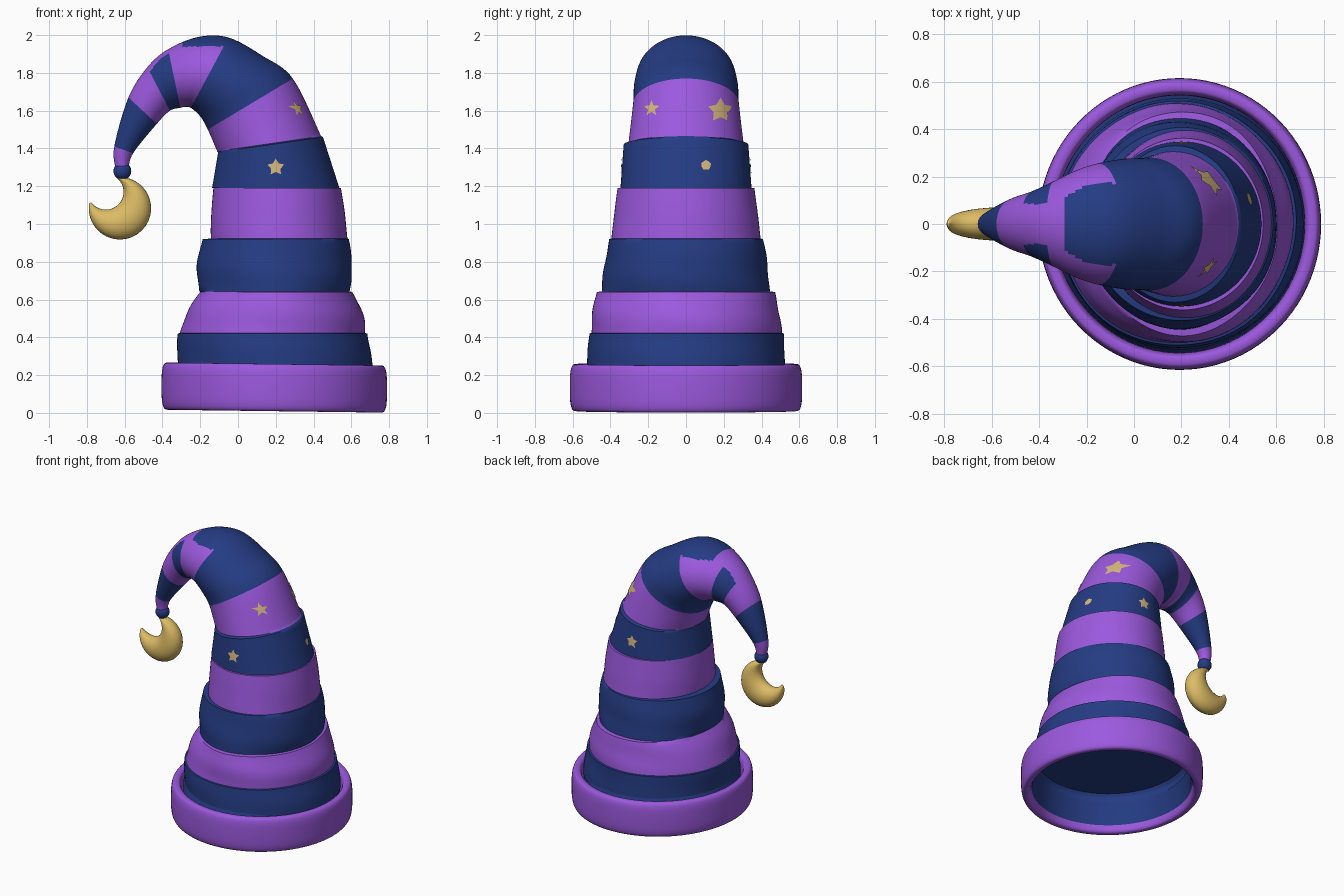
import bpy, bmesh, math
from mathutils import Vector
from mathutils.bvhtree import BVHTree

if "Cube" in bpy.data.objects:
    bpy.data.objects.remove(bpy.data.objects["Cube"])


def material(name, rgb):
    m = bpy.data.materials.new(name)
    m.diffuse_color = (*rgb, 1)
    m.use_nodes = True
    m.node_tree.nodes["Principled BSDF"].inputs["Base Color"].default_value = m.diffuse_color
    return m


PURPLE = material("purple cloth", (0.33, 0.10, 0.73))
BLUE = material("navy cloth", (0.018, 0.045, 0.23))
GOLD = material("moon gold", (0.72, 0.50, 0.13))
TAN = material("star gold", (0.68, 0.48, 0.21))
N = 96


def finish(bm, name, mats, recalc=True):
    if recalc:
        bmesh.ops.recalc_face_normals(bm, faces=bm.faces)
    me = bpy.data.meshes.new(name)
    bm.to_mesh(me)
    bm.free()
    ob = bpy.data.objects.new(name, me)
    bpy.context.collection.objects.link(ob)
    for m in mats:
        me.materials.append(m)
    bpy.ops.object.select_all(action='DESELECT')
    ob.select_set(True)
    bpy.context.view_layer.objects.active = ob
    bpy.ops.object.shade_smooth_by_angle(angle=math.radians(50))
    return ob


def section(ox, oz, ix, iz, ry, n=N, wobble=None):
    """Ellipse through an outer and an inner point, with half width ry in y."""
    o, i = Vector((ox, 0, oz)), Vector((ix, 0, iz))
    c, h = (o + i) / 2, (o - i) / 2
    pts = []
    for k in range(n):
        a = 2 * math.pi * k / n
        w = wobble(a, c.z) if wobble else 1
        pts.append(c + w * (h * math.cos(a) + Vector((0, ry * math.sin(a), 0))))
    return pts


def loft(bm, rings, colours=None, cap_start=False, cap_end=True):
    vs = [[bm.verts.new(p) for p in r] for r in rings]
    n = len(vs[0])
    for j in range(len(vs) - 1):
        for k in range(n):
            m = (k + 1) % n
            f = bm.faces.new((vs[j][k], vs[j][m], vs[j + 1][m], vs[j + 1][k]))
            if colours:
                f.material_index = colours[j]
    if cap_start:
        bm.faces.new(vs[0])
    if cap_end:
        bm.faces.new(vs[-1])


def catmull(p, j, t):
    a, b, c, d = p[max(j - 1, 0)], p[j], p[j + 1], p[min(j + 2, len(p) - 1)]
    return [0.5 * (2 * q + (r - o) * t + (2 * o - 5 * q + 4 * r - s) * t * t
                   + (3 * q - o - 3 * r + s) * t ** 3) for o, q, r, s in zip(a, b, c, d)]


def folds(a, z):
    fade = math.exp(-((z - .62) / .32) ** 2)
    return 1 + .014 * fade * math.sin(3 * a + 22 * z) * math.cos(2 * a - 9 * z + 1)


# ---- hat body, lower bands: right x, left x, half width at bottom and top; stepped in at each seam
SEAMS = [.22, .42, .64, .92, 1.19]
BANDS = [((.715, -.315, .525), (.685, -.318, .515)),
         ((.672, -.308, .505), (.605, -.20, .472)),
         ((.59, -.205, .445), (.585, -.188, .407)),
         ((.578, -.145, .395), (.545, -.13, .362))]
rings, cols = [], []
STEPS = 10
for b, (low, high) in enumerate(BANDS):
    colour = (b + 1) % 2
    for s in range(STEPS + 1):
        t = s / STEPS
        r, l, w = [p + (q - p) * t for p, q in zip(low, high)]
        puff = (.018 if b in (1, 2) else .004) * math.sin(math.pi * t)
        z = SEAMS[b] + .003 + (SEAMS[b + 1] - SEAMS[b] - .003) * t
        rings.append(section(r + puff, z, l - puff, z, w + puff * .3, wobble=folds))
        cols.append(colour)

# ---- upper band and curling tip: outer x, z, inner x, z, half width
upper = [(.537, 1.19, -.137, 1.19, .347), (.45, 1.46, -.105, 1.38, .33)]
curl = [(.44, 1.465, -.11, 1.385, .305), (.29, 1.77, -.16, 1.50, .28), (.13, 1.89, -.20, 1.57, .275),
        (-.05, 1.987, -.25, 1.615, .255), (-.21, 1.99, -.28, 1.62, .225), (-.37, 1.925, -.305, 1.615, .18),
        (-.48, 1.83, -.36, 1.60, .14), (-.58, 1.67, -.43, 1.53, .108), (-.655, 1.41, -.555, 1.375, .052),
        (-.648, 1.29, -.58, 1.29, .036)]
for stations, stripes in ((upper, "B"), (curl, "PBBPPBPBP")):
    for j, c in enumerate(stripes):
        for s in range(STEPS):
            rings.append(section(*catmull(stations, j, s / STEPS), wobble=folds))
            cols.append("PB".index(c))
    rings.append(section(*stations[-1], wobble=folds))
    cols.append(cols[-1])
bm = bmesh.new()
loft(bm, rings, cols)
# stripes swap along the ridge of the bend
for f in bm.faces:
    c = f.calc_center_median()
    if -.29 < c.x < 0 and c.z > 1.94:
        f.material_index = 1
    elif -.48 < c.x < -.29 and abs(c.y) < .085 and c.z > 2.13 + .9 * c.x:
        f.material_index = 0
bmesh.ops.recalc_face_normals(bm, faces=bm.faces)
tree = BVHTree.FromBMesh(bm)
finish(bm, "hat_body", [PURPLE, BLUE])


# ---- brim and lining: profiles turned about the hat axis, slightly tilted
def lathe(name, profile, mat, closed_top=False):
    bm = bmesh.new()
    turned = []
    for r, z in profile:
        ring = section(.192 + .985 * r, z, .192 - .985 * r, z, 1.015 * r)
        turned.append([p - Vector((0, 0, .013 * (p.x - .192))) for p in ring])
    loft(bm, turned, cap_end=closed_top)
    bmesh.ops.remove_doubles(bm, verts=bm.verts, dist=1e-5)
    return finish(bm, name, [mat])


def rounded(v):
    return math.copysign(abs(v) ** .6, v)


angles = [2 * math.pi * k / 36 for k in range(37)]
lathe("brim", [(.570 + .036 * rounded(math.cos(a)), .134 + .125 * rounded(math.sin(a))) for a in angles], PURPLE)
lathe("lining", [(.55, .03), (.526, .08), (.522, .25), (.50, .28)], BLUE, True)

# ---- bobble at the tip
bm = bmesh.new()
bmesh.ops.create_uvsphere(bm, u_segments=24, v_segments=16, radius=.047)
bmesh.ops.translate(bm, verts=bm.verts, vec=(-.612, 0, 1.28))
finish(bm, "tip_bobble", [BLUE])

# ---- crescent moon: sections between an outer and an inner circle
moon = []
for k in range(41):
    t = .5 - .5 * math.cos(math.pi * (.04 + .92 * k / 40))
    ao, ai = math.radians(170 + 290 * t), math.radians(215 + 200 * t)
    moon.append(section(-.625 + .165 * math.cos(ao), 1.083 + .165 * math.sin(ao),
                        -.70 + .094 * math.cos(ai), 1.17 + .094 * math.sin(ai),
                        .07 * math.sin(math.pi * t) ** .6, 28))
bm = bmesh.new()
loft(bm, moon, cap_start=True)
finish(bm, "moon_charm", [GOLD])


# ---- star patches laid onto the cloth
def star(name, origin, direction, radius, inner=.55):
    d, o = Vector(direction), Vector(origin)
    side = d.cross(Vector((0, 0, 1)))
    bm = bmesh.new()

    def drop(r, a):
        hit, nor, _, _ = tree.ray_cast(o + side * r * math.cos(a) + Vector((0, 0, r * math.sin(a))), d)
        return bm.verts.new(hit + nor * .005)

    centre, prev = drop(0, 0), None
    for s in (.33, .67, 1):
        cur = [drop(radius * s * (inner if k % 2 else 1), math.pi / 2 + k * math.pi / 5) for k in range(10)]
        for k in range(10):
            m = (k + 1) % 10
            bm.faces.new((prev[k], cur[k], cur[m], prev[m]) if prev else (centre, cur[k], cur[m]))
        prev = cur
    bm.normal_update()
    if sum(f.normal.dot(d) for f in bm.faces) > 0:
        bmesh.ops.reverse_faces(bm, faces=bm.faces)
    finish(bm, name, [TAN], False)


for label, y in (("front", -1), ("back", 1)):
    star(label + "_star", (.20, y, 1.30), (0, -y, 0), .046)
star("side_star_large", (1, .18, 1.60), (-1, 0, 0), .067)
star("side_star_small", (1, -.18, 1.61), (-1, 0, 0), .045, .4)
star("side_dot", (1, .105, 1.31), (-1, 0, 0), .027, .9)
